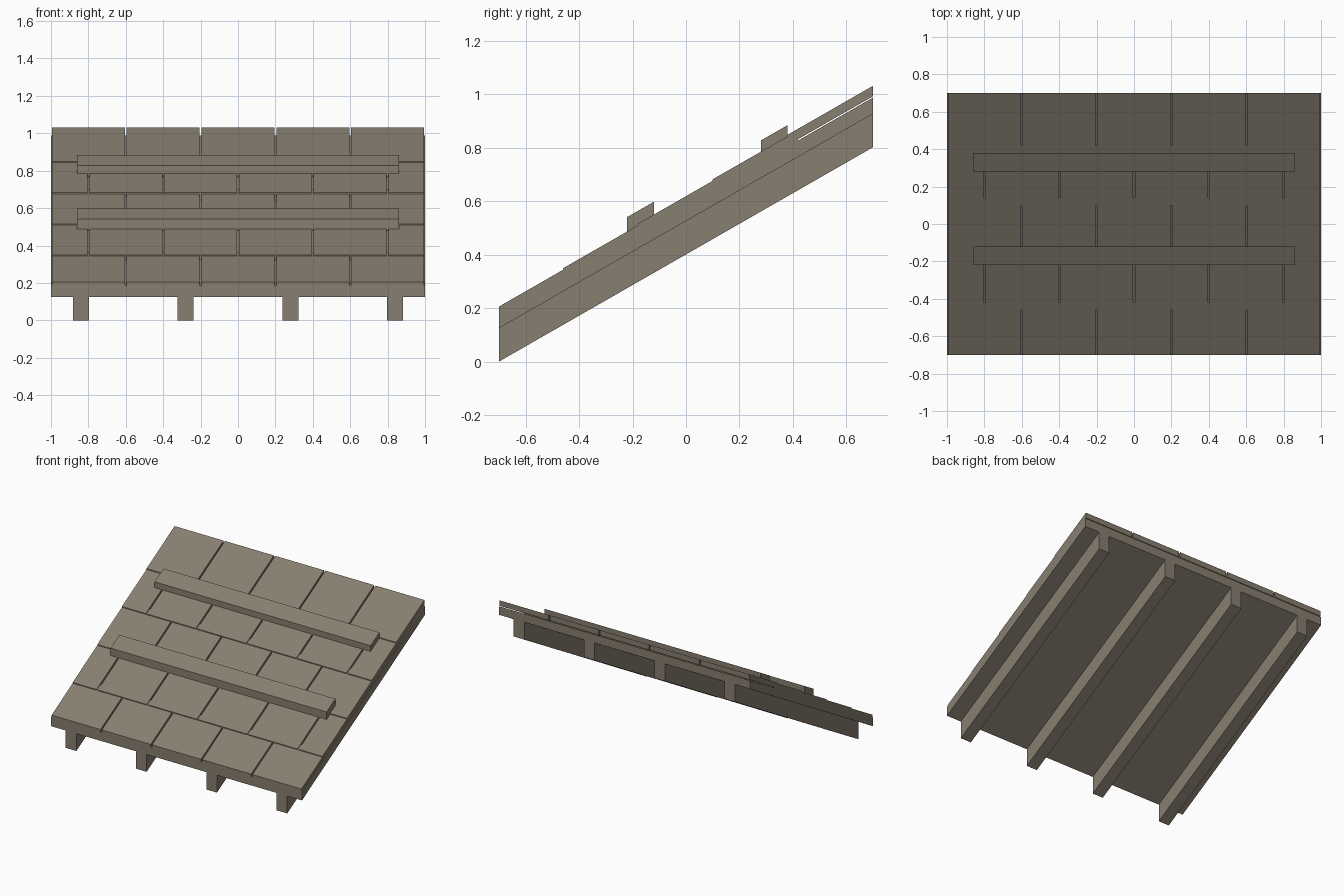
import bpy, bmesh

if "Cube" in bpy.data.objects:
    bpy.data.objects.remove(bpy.data.objects["Cube"])

SLOPE = 0.573      # rise per unit of y
HALF = 0.7         # half depth of the panel

wood = bpy.data.materials.new("weathered grey brown wood")
wood.diffuse_color = (0.242, 0.209, 0.162, 1)
wood.use_nodes = True
wood.node_tree.nodes["Principled BSDF"].inputs["Base Color"].default_value = wood.diffuse_color


def slab(bm, x0, x1, y0, y1, low, high):
    """Sloped board with plumb ends; low/high are heights above the slope line."""
    v = []
    for y, h in ((y0, low), (y1, low), (y1, high), (y0, high)):
        z = h + SLOPE * (y + HALF)
        v.append((bm.verts.new((x0, y, z)), bm.verts.new((x1, y, z))))
    for i in range(4):
        a, b = v[i], v[(i + 1) % 4]
        bm.faces.new((a[0], a[1], b[1], b[0]))
    bm.faces.new([p[0] for p in v])
    bm.faces.new([p[1] for p in v])


def part(name, slabs):
    bm = bmesh.new()
    for s in slabs:
        slab(bm, *s)
    bmesh.ops.recalc_face_normals(bm, faces=bm.faces)
    me = bpy.data.meshes.new(name)
    bm.to_mesh(me)
    bm.free()
    me.materials.append(wood)
    ob = bpy.data.objects.new(name, me)
    bpy.context.collection.objects.link(ob)


# Roof deck
part("deck", [(-1, 1, -HALF, HALF, 0.125, 0.186)])

# Rafters under the deck
for i, x in enumerate((-0.84, -0.28, 0.28, 0.84)):
    part(f"rafter_{i + 1}", [(x - 0.0425, x + 0.0425, -HALF, HALF, 0, 0.126)])

# Overlapping shingle rows, every other row shifted by half a shingle
for row in range(5):
    y0 = -HALF + 0.28 * row - (0.04 if row else 0)
    y1 = -HALF + 0.28 * (row + 1)
    lift = 0.006 * row
    start = -1.2 if row % 2 else -1.0
    tiles = []
    for c in range(6 if row % 2 else 5):
        x0 = max(start + 0.4 * c, -1) + 0.005
        x1 = min(start + 0.4 * (c + 1), 1) - 0.005
        tiles.append((x0, x1, y0, y1, 0.167 + lift, 0.206 + lift))
    part(f"shingle_row_{row + 1}", tiles)

# Battens lying across the shingles
for i, y in enumerate((-0.17, 0.33)):
    part(f"batten_{i + 1}", [(-0.86, 0.86, y - 0.05, y + 0.05, 0.206, 0.266)])
